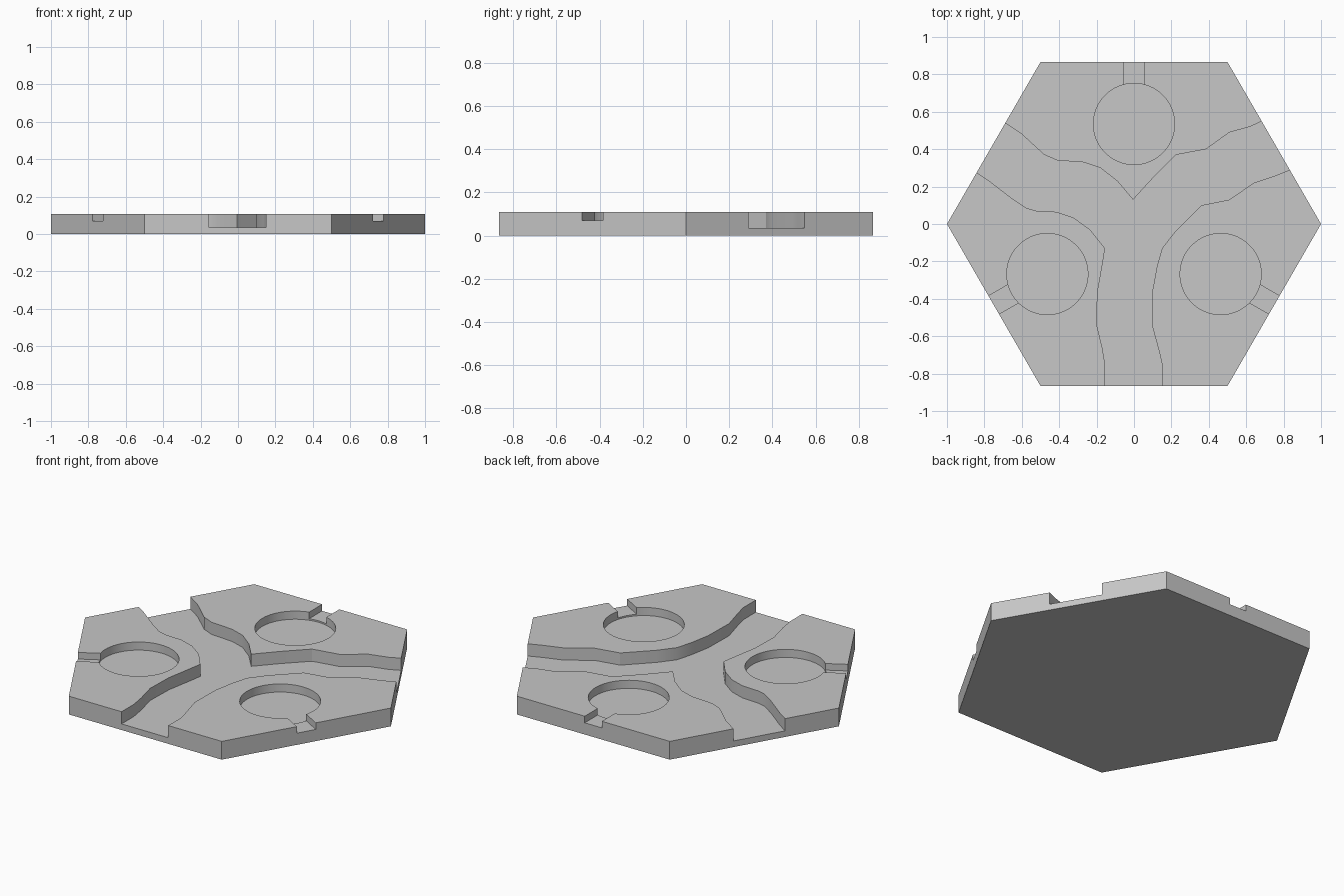
import bpy, bmesh
from math import cos, sin, radians
from mathutils import Vector

if "Cube" in bpy.data.objects:
    bpy.data.objects.remove(bpy.data.objects["Cube"], do_unlink=True)

HEIGHT = 0.108
CHANNEL_FLOOR = 0.036
NOTCH_FLOOR = 0.069
POCKET_FLOOR = 0.06
ABOVE = 0.2

stone = bpy.data.materials.new("stone_grey")
stone.use_nodes = True
grey = (0.57, 0.57, 0.57, 1)
stone.diffuse_color = grey
stone.node_tree.nodes["Principled BSDF"].inputs["Base Color"].default_value = grey


def polar(radius, degrees):
    return Vector((radius * cos(radians(degrees)), radius * sin(radians(degrees))))


def prism(name, outline, low, high):
    """Extrude a flat outline between two heights."""
    bm = bmesh.new()
    base = bm.faces.new([bm.verts.new((p[0], p[1], low)) for p in outline])
    raised = bmesh.ops.extrude_face_region(bm, geom=[base])["geom"]
    bmesh.ops.translate(bm, vec=(0, 0, high - low),
                        verts=[v for v in raised if isinstance(v, bmesh.types.BMVert)])
    bmesh.ops.recalc_face_normals(bm, faces=bm.faces)
    mesh = bpy.data.meshes.new(name)
    bm.to_mesh(mesh)
    bm.free()
    mesh.materials.append(stone)
    obj = bpy.data.objects.new(name, mesh)
    bpy.context.collection.objects.link(obj)
    return obj


def cut(target, cutter):
    """Subtract a cutter from the target, then discard the cutter."""
    cutter.hide_render = True
    bpy.context.view_layer.objects.active = target
    mod = target.modifiers.new("cut", 'BOOLEAN')
    mod.operation = 'DIFFERENCE'
    mod.solver = 'EXACT'
    mod.object = cutter
    bpy.ops.object.modifier_apply(modifier=mod.name)
    bpy.data.objects.remove(cutter, do_unlink=True)


# Hexagonal slab
tile = prism("hexagonal_tile", [polar(1, 60 * i) for i in range(6)], 0, HEIGHT)

# Banks of the winding three-way channel, each running from one side to the next
north_bank = [(-.69, .54), (-.6, .48), (-.48, .37), (-.41, .34), (-.27, .33), (-.18, .3),
              (-.09, .23), (-.005, .13), (.1, .245), (.225, .37), (.385, .4), (.51, .49),
              (.62, .52), (.685, .55)]
east_bank = [(.835, .29), (.76, .26), (.64, .22), (.51, .13), (.36, .1), (.22, -.04),
             (.15, -.13), (.123, -.225), (.1, -.35), (.096, -.54), (.134, -.68),
             (.15, -.75), (.15, -.866)]
west_bank = [(-.155, -.866), (-.155, -.75), (-.17, -.66), (-.2, -.535), (-.195, -.365),
             (-.166, -.2), (-.155, -.13), (-.235, -.03), (-.325, .035), (-.415, .065),
             (-.52, .07), (-.575, .085), (-.65, .135), (-.78, .235), (-.84, .275)]

# Channel outline, carried past the slab at each mouth
outline = []
for bank, start, end in ((north_bank, 150, 30), (east_bank, 30, 270), (west_bank, 270, 150)):
    outline.append(Vector(bank[0]) + polar(0.1, start))
    outline += bank
    outline.append(Vector(bank[-1]) + polar(0.1, end))
cut(tile, prism("channel_cutter", outline, CHANNEL_FLOOR, ABOVE))

# Round pocket and edge notch on each raised island
for angle in (90, 210, 330):
    center = polar(0.535, angle)
    circle = [center + polar(0.217, angle + 360 * i / 64) for i in range(64)]
    side = polar(0.056, angle + 90)
    inner, outer = polar(0.6, angle), polar(1, angle)
    notch = [inner - side, outer - side, outer + side, inner + side]
    cut(tile, prism("notch_cutter", notch, NOTCH_FLOOR, ABOVE))
    cut(tile, prism("pocket_cutter", circle, POCKET_FLOOR, ABOVE))

# Smooth curved walls, crisp rims
bpy.ops.object.select_all(action='DESELECT')
tile.select_set(True)
bpy.context.view_layer.objects.active = tile
bpy.ops.object.shade_smooth_by_angle(angle=radians(30))
